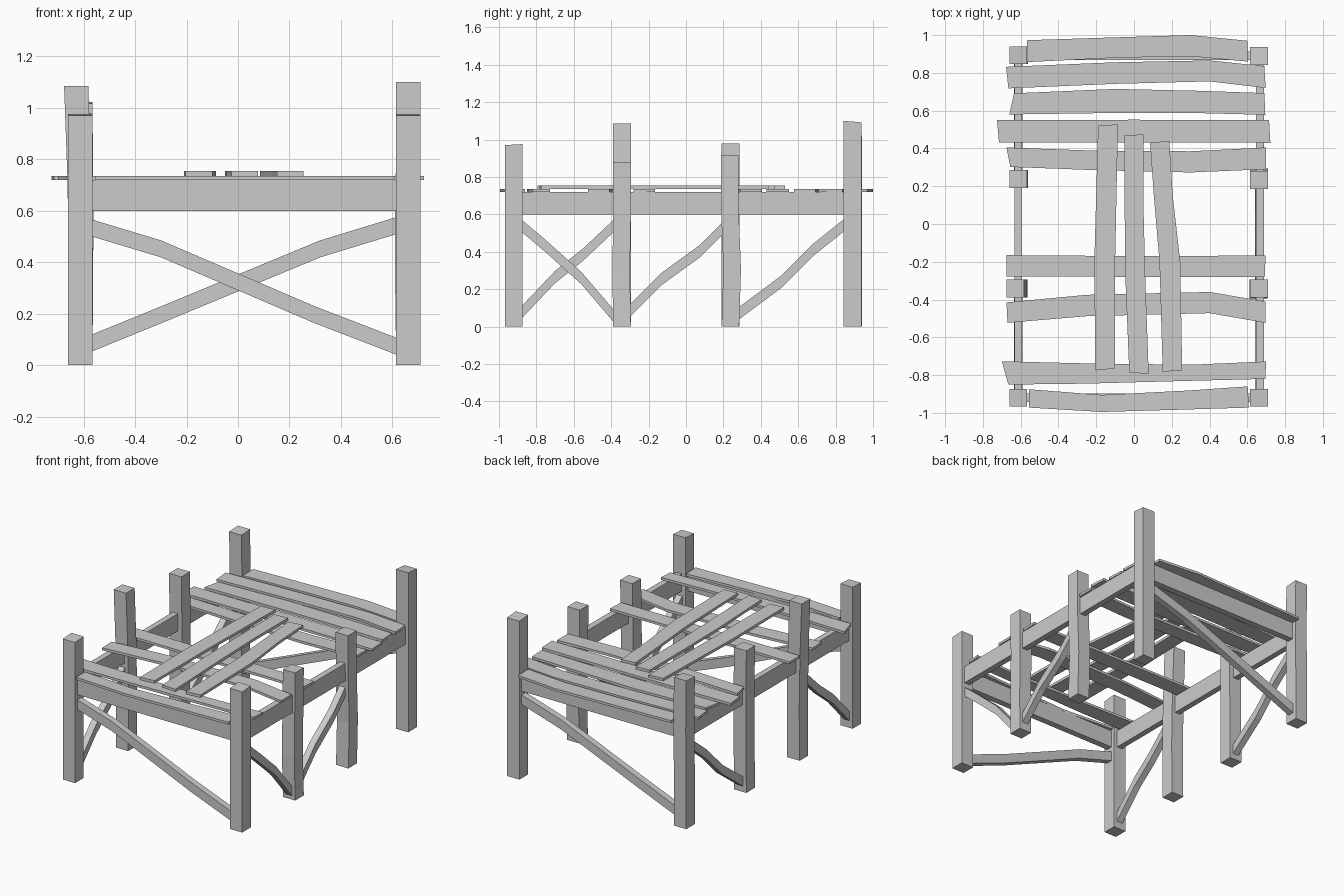
import bpy, bmesh
from mathutils import Vector


def loft(name, rings):
    """Skin a list of four-point rings and cap both ends."""
    bm = bmesh.new()
    loops = [[bm.verts.new(p) for p in r] for r in rings]
    for a, b in zip(loops, loops[1:]):
        for i in range(4):
            j = (i + 1) % 4
            bm.faces.new((a[i], a[j], b[j], b[i]))
    bm.faces.new(loops[0])
    bm.faces.new(loops[-1])
    bmesh.ops.recalc_face_normals(bm, faces=bm.faces[:])
    me = bpy.data.meshes.new(name)
    bm.to_mesh(me)
    bm.free()
    ob = bpy.data.objects.new(name, me)
    bpy.context.collection.objects.link(ob)
    return ob


def box(name, x0, x1, y0, y1, z0, z1):
    return loft(name, [[(x0, y0, z), (x1, y0, z), (x1, y1, z), (x0, y1, z)]
                       for z in (z0, z1)])


def post(name, x, y, h, bends, tilt):
    """Square post; bends are (dx, dy) offsets at even heights up the post."""
    r = 0.047
    rings = []
    n = len(bends) - 1
    for i, (dx, dy) in enumerate(bends):
        t = tilt if i == n else 0
        rings.append([(x + dx + sx * r, y + dy + sy * r, h * i / n + t * sy)
                      for sx, sy in ((-1, -1), (1, -1), (1, 1), (-1, 1))])
    loft(name, rings)


def brace(name, axis, pos, pts, height=0.066, thick=0.045):
    """Bent diagonal brace in the plane axis = pos; pts are (along, z)."""
    rings = []
    for u, z in pts:
        ring = []
        for s, t in ((-1, -1), (1, -1), (1, 1), (-1, 1)):
            w, zz = pos + s * thick / 2, z + t * height / 2
            ring.append((u, w, zz) if axis == 'y' else (w, u, zz))
        rings.append(ring)
    loft(name, rings)


def plank(name, edges, z0, z1):
    """Flat board; edges are pairs of (x, y) points on its two long sides."""
    loft(name, [[(ax, ay, z0), (bx, by, z0), (bx, by, z1), (ax, ay, z1)]
                for ax, ay, bx, by in edges])


XL, XR = -0.613, 0.662

# posts
S = [(0, 0)] * 4
post("front_left_post", XL, -0.92, 0.973, S, 0.003)
post("second_left_post", XL, -0.342, 1.085, [(0, 0), (0.003, 0), (-0.003, 0), (-0.016, 0)], 0.0)
post("third_left_post", XL, 0.238, 0.98, [(0, 0), (0.003, 0), (0.004, 0), (0, 0)], 0.0)
post("back_left_post", XL, 0.893, 1.02, [(0, 0), (0, 0), (0.004, 0), (0, 0)], 0.003)
post("front_right_post", XR, -0.92, 0.973, S, 0.003)
post("second_right_post", XR, -0.342, 0.88, [(0, 0), (-0.004, -0.005), (-0.004, 0), (0, 0)], 0.0)
post("third_right_post", XR, 0.237, 0.917, [(0, 0), (0, 0.01), (0, -0.002), (0, -0.004)], 0.0)
post("back_right_post", XR, 0.89, 1.096, S, -0.004)

# frame beams under the deck
box("left_beam", -0.632, -0.592, -0.9, 0.88, 0.6, 0.72)
box("right_beam", 0.645, 0.687, -0.9, 0.88, 0.6, 0.72)
for nm, y in (("front_beam", -0.92), ("back_beam", 0.89)):
    box(nm, -0.59, 0.64, y - 0.022, y + 0.022, 0.6, 0.72)

# end braces
brace("front_brace", 'y', -0.92, [(-0.575, 0.535), (-0.3, 0.452), (0.3, 0.195), (0.625, 0.07)])
brace("back_brace", 'y', 0.89, [(-0.575, 0.083), (-0.3, 0.195), (0.32, 0.452), (0.625, 0.545)])

# side braces
brace("right_front_brace", 'x', XR, [(-0.88, 0.54), (-0.75, 0.43), (-0.56, 0.26), (-0.385, 0.055)])
brace("right_middle_brace", 'x', XR, [(-0.305, 0.08), (-0.13, 0.255), (0.07, 0.4), (0.2, 0.53)])
brace("left_front_brace", 'x', XL, [(-0.88, 0.075), (-0.7, 0.265), (-0.55, 0.385), (-0.385, 0.54)])
brace("left_back_brace", 'x', XL, [(0.275, 0.065), (0.51, 0.24), (0.68, 0.41), (0.855, 0.55)])

# cross planks of the deck, front to back: (x, front y, x, back y) stations
Z0, Z1 = 0.719, 0.736
decks = [
    [(-0.555, -0.972, -0.555, -0.875), (-0.17, -0.995, -0.17, -0.905), (0.28, -0.982, 0.28, -0.882), (0.608, -0.972, 0.602, -0.86)],
    [(-0.665, -0.85, -0.7, -0.727), (-0.25, -0.845, -0.25, -0.738), (0.3, -0.83, 0.3, -0.745), (0.695, -0.82, 0.7, -0.728)],
    [(-0.67, -0.523, -0.675, -0.415), (-0.25, -0.488, -0.25, -0.375), (0.4, -0.472, 0.4, -0.36), (0.695, -0.523, 0.695, -0.41)],
    [(-0.675, -0.277, -0.675, -0.165), (0, -0.28, 0, -0.17), (0.692, -0.28, 0.697, -0.167)],
    [(-0.655, 0.302, -0.675, 0.405), (-0.2, 0.285, -0.2, 0.388), (0.3, 0.273, 0.3, 0.385), (0.7, 0.29, 0.7, 0.405)],
    [(-0.715, 0.432, -0.725, 0.55), (0, 0.432, 0, 0.552), (0.722, 0.43, 0.715, 0.55)],
    [(-0.66, 0.58, -0.635, 0.692), (-0.1, 0.588, -0.1, 0.715), (0.35, 0.587, 0.35, 0.705), (0.695, 0.578, 0.69, 0.693)],
    [(-0.665, 0.718, -0.677, 0.832), (-0.1, 0.742, -0.1, 0.856), (0.4, 0.755, 0.4, 0.866), (0.697, 0.72, 0.69, 0.836)],
    [(-0.572, 0.857, -0.565, 0.973), (-0.1, 0.88, -0.1, 0.988), (0.3, 0.888, 0.3, 1.0), (0.603, 0.86, 0.6, 0.97)],
]
for i, e in enumerate(decks):
    plank("cross_plank_%d" % (i + 1), e, Z0, Z1)

# long planks lying on top
longs = [
    [(-0.205, -0.775, -0.1, -0.765), (-0.21, -0.2, -0.1, -0.2), (-0.19, 0.52, -0.085, 0.528)],
    [(-0.025, -0.785, 0.078, -0.795), (-0.045, -0.3, 0.06, -0.3), (-0.05, 0.1, 0.05, 0.1), (-0.05, 0.468, 0.05, 0.475)],
    [(0.152, -0.782, 0.255, -0.775), (0.135, -0.2, 0.245, -0.2), (0.105, 0.15, 0.205, 0.15), (0.085, 0.43, 0.187, 0.44)],
]
for i, e in enumerate(longs):
    plank("long_plank_%d" % (i + 1), e, Z1, Z1 + 0.018)
